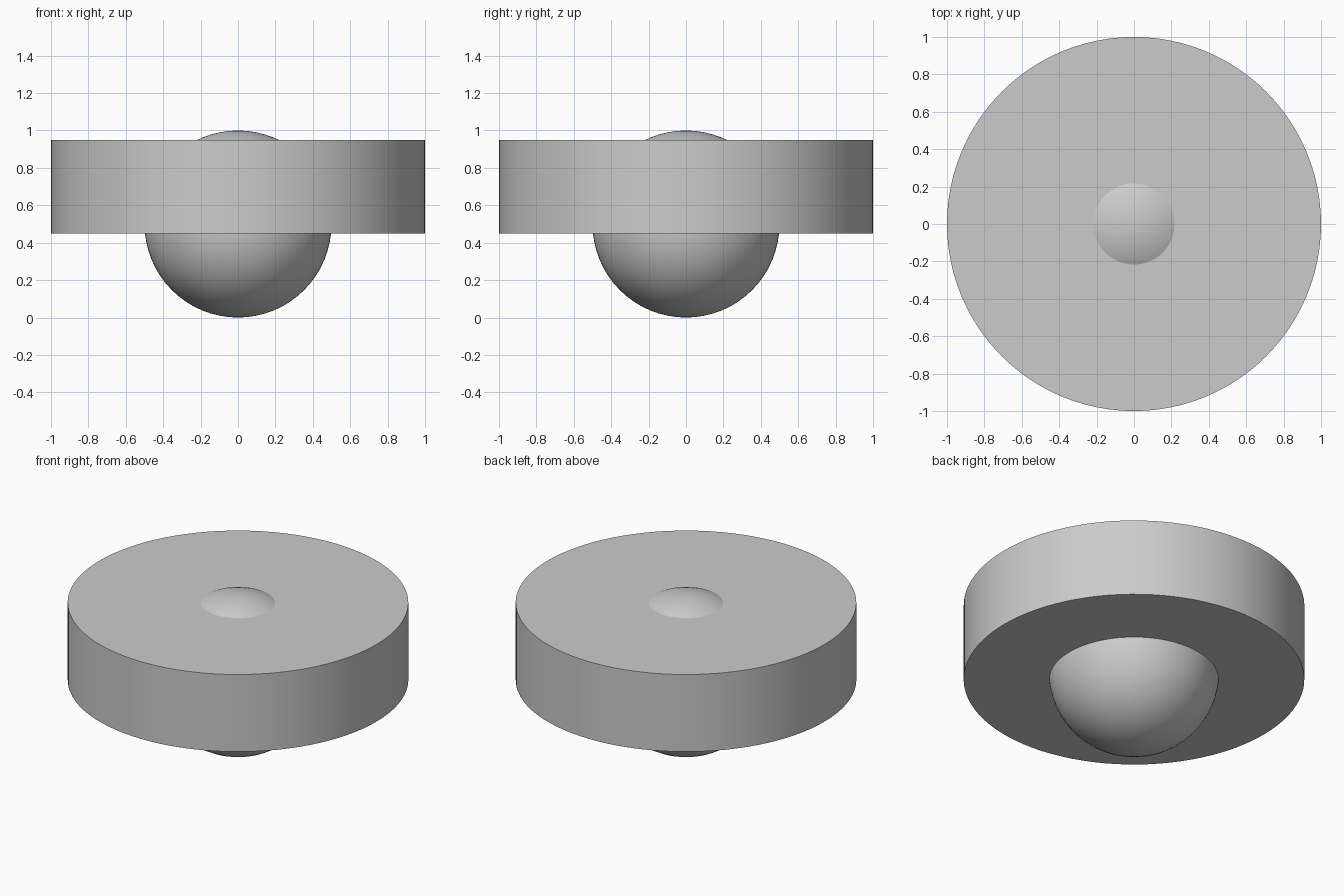
import bpy
import math

cube = bpy.data.objects.get("Cube")
if cube:
    bpy.data.objects.remove(cube, do_unlink=True)

# One plain grey for the whole model
grey = bpy.data.materials.new("plain grey")
grey.use_nodes = True
GREY = (0.6, 0.6, 0.6, 1.0)
grey.diffuse_color = GREY
grey.node_tree.nodes["Principled BSDF"].inputs["Base Color"].default_value = GREY


def finish(name):
    obj = bpy.context.object
    obj.name = name
    obj.data.materials.append(grey)
    bpy.ops.object.shade_smooth_by_angle(angle=math.radians(30))


# Wide flat disc
bpy.ops.mesh.primitive_cylinder_add(vertices=96, radius=1, depth=0.5, location=(0, 0, 0.7))
finish("disc")

# Ball through the middle, poking out of the top and bottom
bpy.ops.mesh.primitive_uv_sphere_add(segments=64, ring_count=32, radius=0.5, location=(0, 0, 0.5))
finish("ball")
